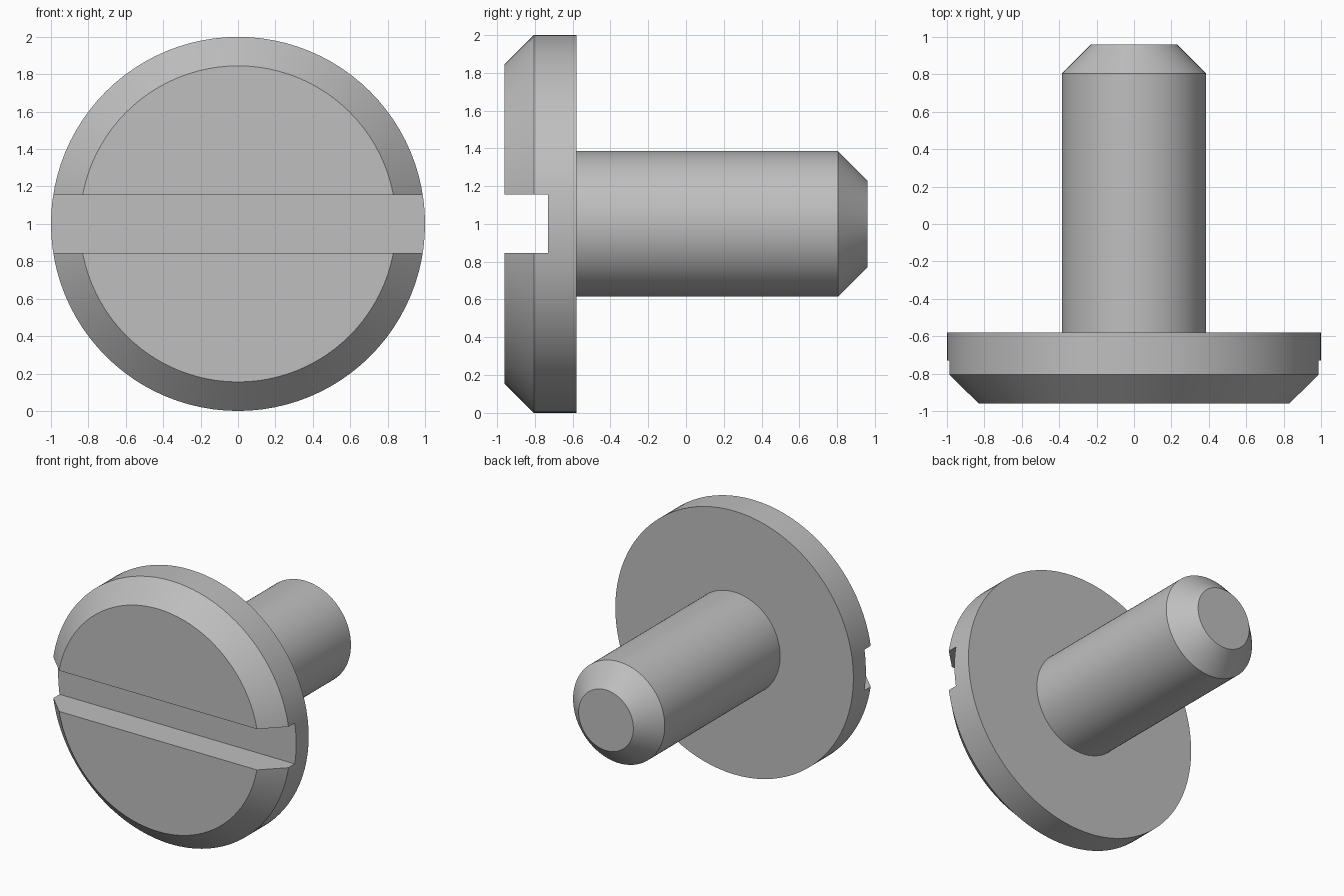
import bpy
import bmesh
from math import radians
from mathutils import Matrix, Vector

SEGMENTS = 96
CENTRE_Z = 1.0

default = bpy.data.objects.get("Cube")
if default:
    bpy.data.objects.remove(default, do_unlink=True)

# One plain grey metal
metal = bpy.data.materials.new("grey metal")
metal.use_nodes = True
grey = (0.52, 0.52, 0.52, 1)
metal.diffuse_color = grey
metal.node_tree.nodes["Principled BSDF"].inputs["Base Color"].default_value = grey


def finish(name, bm):
    bmesh.ops.recalc_face_normals(bm, faces=bm.faces)
    mesh = bpy.data.meshes.new(name)
    bm.to_mesh(mesh)
    bm.free()
    mesh.materials.append(metal)
    obj = bpy.data.objects.new(name, mesh)
    bpy.context.collection.objects.link(obj)
    return obj


def turned(name, profile):
    """Turn a (radius, y) profile around the y axis and cap both ends."""
    bm = bmesh.new()
    rings = []
    for radius, y in profile:
        start = Vector((0, y, radius))
        rings.append([
            bm.verts.new(Matrix.Rotation(radians(360 * i / SEGMENTS), 3, 'Y') @ start
                         + Vector((0, 0, CENTRE_Z)))
            for i in range(SEGMENTS)])
    for a, b in zip(rings, rings[1:]):
        for i in range(SEGMENTS):
            j = (i + 1) % SEGMENTS
            bm.faces.new((a[i], a[j], b[j], b[i]))
    bm.faces.new(rings[0])
    bm.faces.new(rings[-1])
    return finish(name, bm)


def smooth(obj):
    bpy.ops.object.select_all(action='DESELECT')
    obj.select_set(True)
    bpy.context.view_layer.objects.active = obj
    bpy.ops.object.shade_smooth_by_angle(angle=radians(30))


# Chamfered head and shank
head = turned("head", [(0.845, -0.96), (1.0, -0.805), (1.0, -0.58)])
shank = turned("shank", [(0.385, -0.6), (0.385, 0.805), (0.23, 0.96)])

# Straight driver slot across the head
bm = bmesh.new()
bmesh.ops.create_cube(bm, size=1)
bmesh.ops.scale(bm, vec=(2.4, 0.47, 0.31), verts=bm.verts)
bmesh.ops.translate(bm, vec=(0, -0.965, CENTRE_Z), verts=bm.verts)
cutter = finish("slot_cutter", bm)
cutter.hide_render = True

cut = head.modifiers.new("slot", 'BOOLEAN')
cut.operation = 'DIFFERENCE'
cut.solver = 'EXACT'
cut.object = cutter
bpy.context.view_layer.objects.active = head
bpy.ops.object.modifier_apply(modifier=cut.name)
bpy.data.objects.remove(cutter, do_unlink=True)

for part in (head, shank):
    smooth(part)
